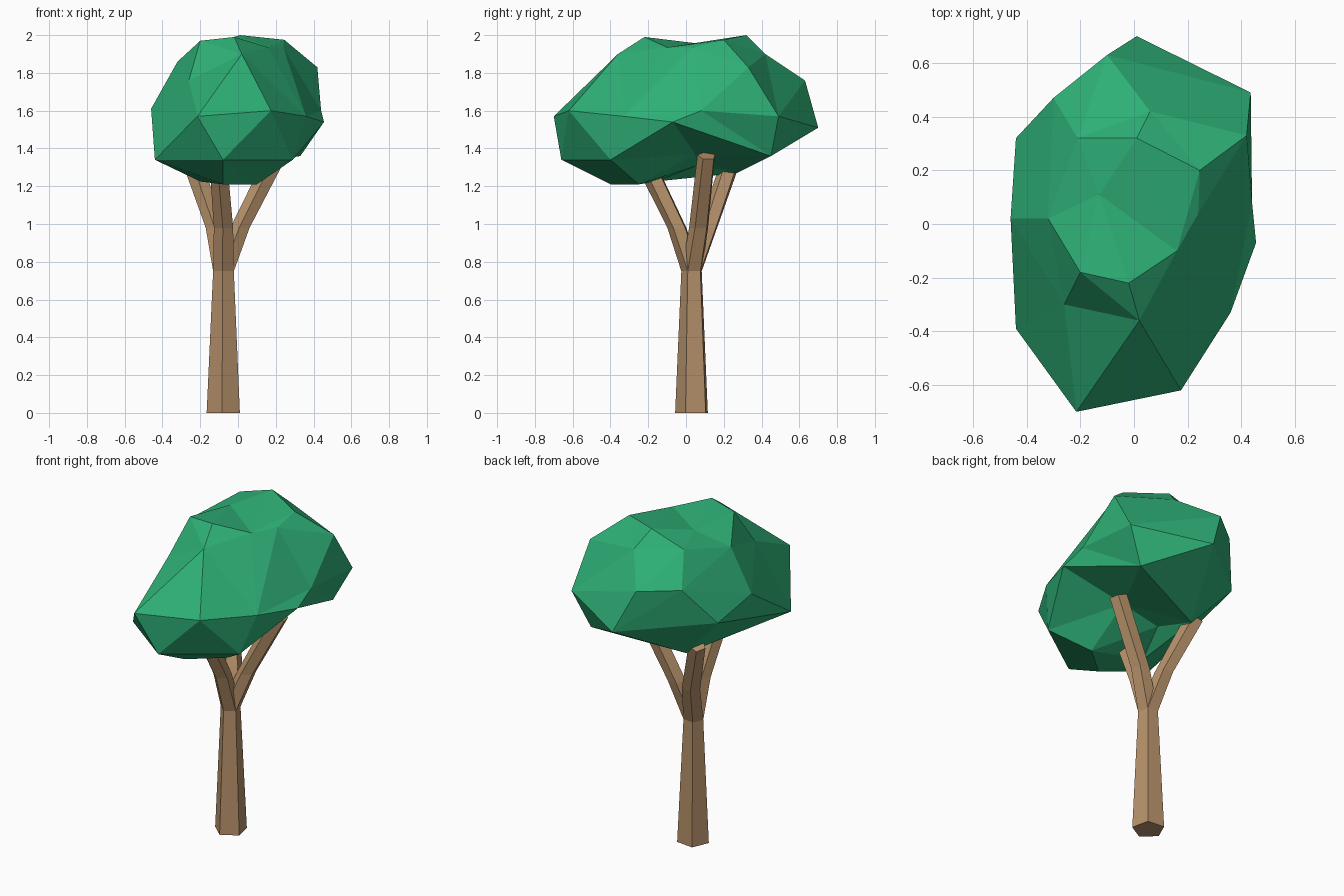
import bpy, bmesh, math
from mathutils import Vector

if "Cube" in bpy.data.objects:
    bpy.data.objects.remove(bpy.data.objects["Cube"])


def material(name, rgb):
    m = bpy.data.materials.new(name)
    m.diffuse_color = (*rgb, 1)
    m.use_nodes = True
    m.node_tree.nodes["Principled BSDF"].inputs["Base Color"].default_value = m.diffuse_color
    return m


green = material("leaf green", (0.027, 0.43, 0.18))
brown = material("bark brown", (0.47, 0.285, 0.145))


def finish(bm, name, mat):
    bmesh.ops.recalc_face_normals(bm, faces=bm.faces[:])
    me = bpy.data.meshes.new(name)
    bm.to_mesh(me)
    bm.free()
    me.materials.append(mat)
    bpy.context.collection.objects.link(bpy.data.objects.new(name, me))


# five-sided tapering limb along a path of (x, y, z, radius)
def limb(name, path, tilt=0.0):
    bm = bmesh.new()
    rings = []
    last = Vector(path[-1][:3]) - Vector(path[-2][:3])
    for i, (x, y, z, r) in enumerate(path):
        ring = []
        for k in range(5):
            a = math.radians(264 + 72 * k)
            dx, dy = r * math.cos(a), r * math.sin(a)
            dz = 0
            if tilt and i == len(path) - 1:  # end cut leans with the limb
                dz = -tilt * (dx * last.x + dy * last.y) / last.z
            ring.append(bm.verts.new((x + dx, y + dy, z + dz)))
        rings.append(ring)
    for a, b in zip(rings, rings[1:]):
        for k in range(5):
            j = (k + 1) % 5
            bm.faces.new((a[k], a[j], b[j], b[k]))
    bm.faces.new(rings[0])
    bm.faces.new(rings[-1])
    finish(bm, name, brown)


# trunk and three branches
fork = (-0.075, 0.033, 0.75, 0.058)
limb("trunk", [(-0.075, 0.035, 0, 0.093), fork])
limb("front_branch", [fork, (-0.075, -0.045, 0.98, 0.054), (-0.10, -0.20, 1.30, 0.05)], 0.8)
limb("back_branch", [fork, (-0.118, 0.118, 0.98, 0.054), (-0.24, 0.235, 1.32, 0.05)], 0.8)
limb("right_branch", [fork, (0.012, 0.07, 0.98, 0.054), (0.205, 0.11, 1.36, 0.05)], 0.8)

# canopy corners, from the top down
crown = [(-0.13, 0.11, 1.95), (-0.20, -0.18, 1.97), (-0.02, -0.22, 1.99), (0.16, -0.10, 1.935),
         (0.24, 0.04, 1.935), (0.245, 0.20, 1.975), (0.01, 0.32, 2.0), (-0.21, 0.32, 1.93),
         (-0.32, 0.02, 1.86)]
upper = [(-0.26, -0.30, 1.76), (0.02, -0.36, 1.90), (0.42, 0.33, 1.83), (0.06, 0.42, 1.90),
         (-0.10, 0.63, 1.76), (-0.30, 0.47, 1.76)]
middle = [(-0.215, -0.70, 1.57), (0.175, -0.62, 1.60), (0.36, -0.33, 1.57), (0.455, -0.07, 1.54),
          (0.44, 0.08, 1.60), (0.435, 0.49, 1.57), (0.01, 0.70, 1.51), (-0.44, 0.32, 1.54),
          (-0.46, 0.02, 1.61)]
lower = [(-0.44, -0.39, 1.34), (-0.08, -0.66, 1.34), (0.29, -0.40, 1.34), (0.33, 0.45, 1.36),
         (-0.08, -0.40, 1.21), (0.10, -0.25, 1.21), (-0.20, -0.16, 1.225),
         (0.12, 0.05, 1.37), (-0.12, 0.06, 1.31), (-0.19, 0.27, 1.27)]
points = [Vector(p) for p in crown + upper + middle + lower]

# wrap faces round the corners on a ball, then move each corner to its place
bm = bmesh.new()
centre = Vector((0, 0, 1.6))
place = {}
for p in points:
    d = p - centre
    v = bm.verts.new(Vector((d.x / 0.45, d.y / 0.65, d.z / 0.4)).normalized())
    place[v] = p
bmesh.ops.convex_hull(bm, input=bm.verts[:])
for v in bm.verts:
    v.co = place[v]
finish(bm, "canopy", green)
